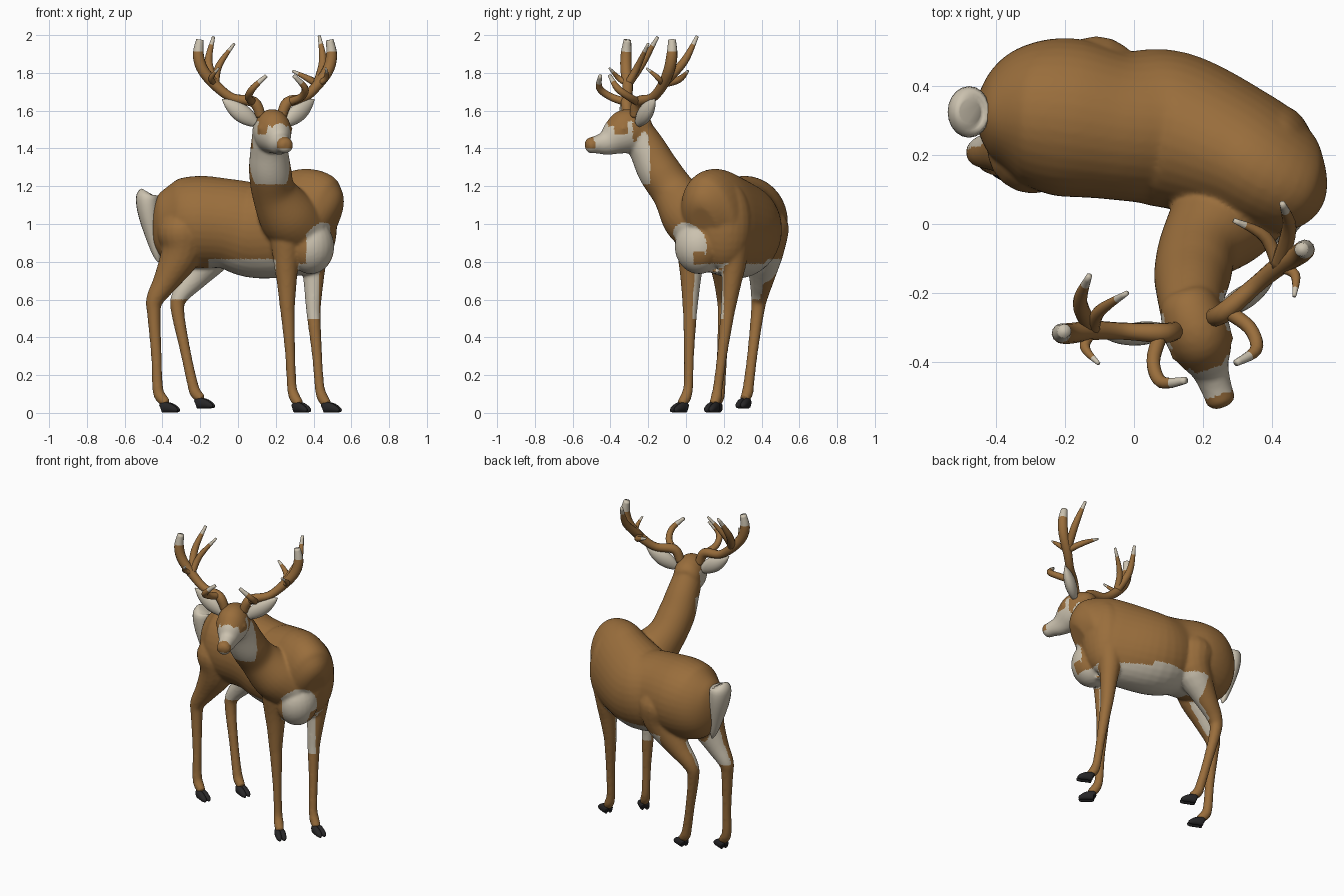
import bpy, bmesh, math
from mathutils import Vector as V, Matrix

if "Cube" in bpy.data.objects:
    bpy.data.objects.remove(bpy.data.objects["Cube"])


def material(name, rgb):
    m = bpy.data.materials.new(name)
    m.diffuse_color = (*rgb, 1)
    m.use_nodes = True
    m.node_tree.nodes["Principled BSDF"].inputs["Base Color"].default_value = m.diffuse_color
    return m


BROWN = material("coat brown", (0.32, 0.155, 0.045))
WHITE = material("cream white", (0.60, 0.54, 0.43))
DARK = material("hoof black", (0.02, 0.019, 0.02))


def smooth_path(pts, sub):
    """Catmull-Rom through points of (x, y, z, side radius, up radius)."""
    out, n = [], len(pts)
    for i in range(n - 1):
        a, b, c, d = (pts[max(0, min(n - 1, k))] for k in (i - 1, i, i + 1, i + 2))
        for s in range(sub):
            t = s / sub
            out.append([0.5 * (2 * q + (r - p) * t + (2 * p - 5 * q + 4 * r - w) * t * t
                               + (3 * q - p - 3 * r + w) * t ** 3) for p, q, r, w in zip(a, b, c, d)])
    return out + [list(pts[-1])]


def tube(bm, pts, up=(0, 0, 1), segs=20, sub=4, tip=2.0):
    """Loft ellipses along a path; faces beyond fraction 'tip' get material 1."""
    path = smooth_path([p if len(p) == 5 else (*p, p[3]) for p in pts], sub)
    pos = [V(p[:3]) for p in path]
    rings, side, last, faces = [], None, len(path) - 1, []
    for i, p in enumerate(path):
        t = (pos[min(i + 1, last)] - pos[max(i - 1, 0)]).normalized()
        side = t.cross(V(up)) if side is None else side - t * side.dot(t)
        side.normalize()
        u = side.cross(t)
        ra, rb = max(p[3], 0.002), max(p[4], 0.002)
        rings.append([bm.verts.new(pos[i] + side * ra * math.cos(a) + u * rb * math.sin(a))
                      for a in (k * math.tau / segs for k in range(segs))])
    for i in range(last):
        for k in range(segs):
            f = bm.faces.new((rings[i][k], rings[i][k - 1], rings[i + 1][k - 1], rings[i + 1][k]))
            f.material_index = int(i / last >= tip)
            faces.append(f)
    faces += [bm.faces.new(rings[0]), bm.faces.new(rings[-1][::-1])]
    faces[-1].material_index = int(tip <= 1)
    bmesh.ops.recalc_face_normals(bm, faces=faces)


def ball(bm, centre, radii):
    bmesh.ops.create_uvsphere(bm, u_segments=24, v_segments=16, radius=1,
                              matrix=Matrix.Translation(centre) @ Matrix.Diagonal((*radii, 1)))


def finish(name, bm, mats):
    me = bpy.data.meshes.new(name)
    bm.to_mesh(me)
    bm.free()
    for m in mats:
        me.materials.append(m)
    ob = bpy.data.objects.new(name, me)
    bpy.context.collection.objects.link(ob)
    me.polygons.foreach_set("use_smooth", [True] * len(me.polygons))
    return ob


# Head frame: turned a little to the side
YAW = math.radians(19)
O = V((0.165, -0.26, 0))
FWD, SIDE = V((math.sin(YAW), -math.cos(YAW), 0)), V((math.cos(YAW), math.sin(YAW), 0))


def head_pt(s, f, z):
    return O + FWD * f + SIDE * s + V((0, 0, z))


bm = bmesh.new()
# Torso, bending towards the chest
tube(bm, [(-.45, .32, 1, .06, .1), (-.41, .32, 1, .13, .17), (-.32, .32, 1, .2, .23),
          (-.2, .31, 1.01, .23, .245), (-.05, .285, 1, .215, .238), (.1, .275, .97, .228, .258),
          (.3, .2, 1, .2, .275), (.39, .15, 1.02, .18, .272), (.46, .115, 1, .145, .225),
          (.5, .1, .98, .07, .12)], segs=36, sub=6)
# Brisket and shoulders
ball(bm, (.385, .07, .88), (.125, .13, .145))
ball(bm, (.41, .2, 1.0), (.115, .15, .24))
# Neck
tube(bm, [(.165, -.26, 1.49, .088), (.165, -.2, 1.39, .1), (.17, -.145, 1.285, .112),
          (.19, -.065, 1.17, .118), (.26, .02, 1.05, .155), (.33, .1, .98, .16)], segs=28, sub=6)
# Head: forward distance, height, half width, half height
head = [(-.07, 1.5, .05, .05), (-.04, 1.5, .08, .09), (.05, 1.49, .097, .12), (.11, 1.462, .085, .1),
        (.17, 1.43, .056, .067), (.23, 1.42, .045, .047), (.27, 1.415, .042, .04), (.287, 1.413, .02, .02)]
tube(bm, [(*head_pt(0, f, z), w, h) for f, z, w, h in head], segs=28)
# Eyes
for s in (-1, 1):
    ball(bm, head_pt(s * .074, .1, 1.505), (.022, .022, .018))

# Legs: x offset, height, radius, shared by each pair
front = [(-.02, 1.06, .04), (-.025, .97, .09), (-.03, .8, .068), (-.027, .7, .054), (-.024, .57, .041),
         (-.02, .5, .036), (-.008, .3, .027), (0, .14, .026), (.016, .08, .03), (.042, .045, .025)]
hind = [(.13, 1.1, .05), (.13, .98, .13), (.125, .85, .112), (.045, .7, .07), (-.015, .6, .047),
        (-.02, .52, .036), (-.007, .3, .028), (0, .13, .029), (.018, .08, .031), (.05, .05, .025)]
# profile, foot x, foot y, lift, x shift at the hock, y shift at the top, toe turn
legs = [(front, .285, .012, 0, 0, .015, .75), (front, .432, .168, 0, -.01, .085, .45),
        (hind, -.425, .18, 0, 0, .04, .42), (hind, -.24, .332, .022, -.06, .08, .42)]
for profile, x, y, lift, dx, dy, turn in legs:
    pts = []
    for px, z, r in profile:
        k = max(0, z - .13)
        low = -px * math.tan(turn) if z < .13 else 0
        bow = dx * min(1, k * 3) * max(0, 1 - 3.5 * max(0, k - .42))
        pts.append((x + px + bow, y + low + dy * min(1, k / .65), z + lift, r))
    tube(bm, pts, up=(1, 0, 0), segs=18)

# Fuse the parts into one skin
raw = finish("raw_body", bm, [BROWN, WHITE])
mod = raw.modifiers.new("fuse", "REMESH")
mod.mode, mod.voxel_size = "VOXEL", 0.0085
mod = raw.modifiers.new("soften", "SMOOTH")
mod.factor, mod.iterations = 0.5, 9
me = bpy.data.meshes.new_from_object(raw.evaluated_get(bpy.context.evaluated_depsgraph_get()))
bpy.data.objects.remove(raw)
me.name = "body"
body = bpy.data.objects.new("body", me)
bpy.context.collection.objects.link(body)
me.materials.clear()
me.materials.append(BROWN)
me.materials.append(WHITE)


def is_white(p, n):
    x, y, z = p
    f = (p - O).dot(FWD)
    # face and throat
    if z > 1.21 and y < -.1:
        if f > .25 and z > 1.4:
            return False
        if f > .17:
            return True
        if z > 1.56 or (n.z > .4 and z > 1.45) or (.08 < f < .15 and z > 1.475):
            return False
        return n.y < .3 and (f > -.03 if z > 1.4 else y < -.19 or (n.y < -.6 and z > 1.235))
    # chest patch with a small brown spot
    if (p - V((.455, -.01, .88))).length < .128 and z > .74 and x > .36:
        return not (abs(y - .07) < .03 and abs(z - .82) < .035)
    # belly
    if .66 < z < .815 and -.16 < x < .2 and n.z < .1:
        return True
    if .66 < z < .79 and x >= .2 and n.z < -.45:
        return True
    # inner legs
    if x > .2 and .5 < z < .77:
        return n.y < -.05 and x < .43 if y > .11 else n.y > .35
    if x < -.1 and .6 < z < .82:
        return n.y < .05 if y > .3 else n.y > .2
    return False


for poly in me.polygons:
    poly.use_smooth = True
    poly.material_index = int(is_white(poly.center, poly.normal))

# Cloven hooves: distance along the toe, height, half width, half height
toe = [(-.045, .028, .01, .014), (-.037, .03, .016, .028), (0, .027, .019, .026),
       (.033, .018, .016, .017), (.05, .011, .006, .008)]
for i, leg in enumerate(legs):
    turn = leg[-1]
    d, q = V((math.cos(turn), -math.sin(turn), 0)), V((math.sin(turn), math.cos(turn), 0))
    bm = bmesh.new()
    for s in (-1, 1):
        c = V((leg[1], leg[2], leg[3])) + d * .07 + q * s * .014
        tube(bm, [(*(c + d * a + V((0, 0, h))), w, r) for a, h, w, r in toe], segs=14)
    finish("hoof_%d" % (i + 1), bm, [DARK])

# Tail
bm = bmesh.new()
tube(bm, [(-.475, .325, 1.168, .035, .035), (-.48, .325, 1.145, .072, .06), (-.47, .325, 1.04, .068, .055),
          (-.435, .325, .86, .03, .026), (-.42, .325, .8, .006, .006)], up=(1, 0, 0))
finish("tail", bm, [WHITE])

# Antlers, mirrored in the head frame: side, forward, height, radius
beam = [(.058, .032, 1.57, .027), (.095, .027, 1.645, .029), (.2, -.015, 1.667, .025),
        (.283, -.046, 1.733, .028), (.35, -.06, 1.815, .03), (.373, -.068, 1.895, .029),
        (.363, -.072, 1.975, .02)]
brow = [(.1, .025, 1.645, .022), (.148, .095, 1.673, .02), (.145, .16, 1.72, .018), (.077, .178, 1.785, .01)]
fork = V((.285, -.047, 1.74))
for name, s, tall, inner in (("left", -1, (.243, -.2, 1.99), (.155, -.117, 1.955)),
                             ("right", 1, (.355, -.216, 1.995), (.206, -.215, 1.81))):
    bm = bmesh.new()
    parts = [beam, brow]
    # tines bow outwards from the fork of the beam
    for end, r in ((tall, .024), (inner, .02), ((.3, .05, 1.825), .016)):
        mid = fork.lerp(V(end), .5) + V((.03, -.01, -.01))
        parts.append([(*fork, r), (*mid, r * .9), (*end, r * .35)])
    for i, pts in enumerate(parts):
        tube(bm, [(*head_pt(s * a, f, z), r) for a, f, z, r in pts], up=(.3, .5, 1),
             segs=12, sub=5, tip=.84 if i == 0 else .78)
    finish(name + "_antler", bm, [BROWN, WHITE])
    # Ear: a flattened leaf
    bm = bmesh.new()
    root, end = head_pt(s * .085, .022, 1.535), head_pt(s * .258, -.014, 1.66)
    leaf = []
    for k in range(7):
        t = k / 6
        w = math.sin(math.pi * (.15 + .85 * t)) ** .8 if t < 1 else .05
        leaf.append((*root.lerp(end, t), .034 * w, .048 * w))
    tube(bm, leaf, segs=16)
    finish(name + "_ear", bm, [WHITE])
